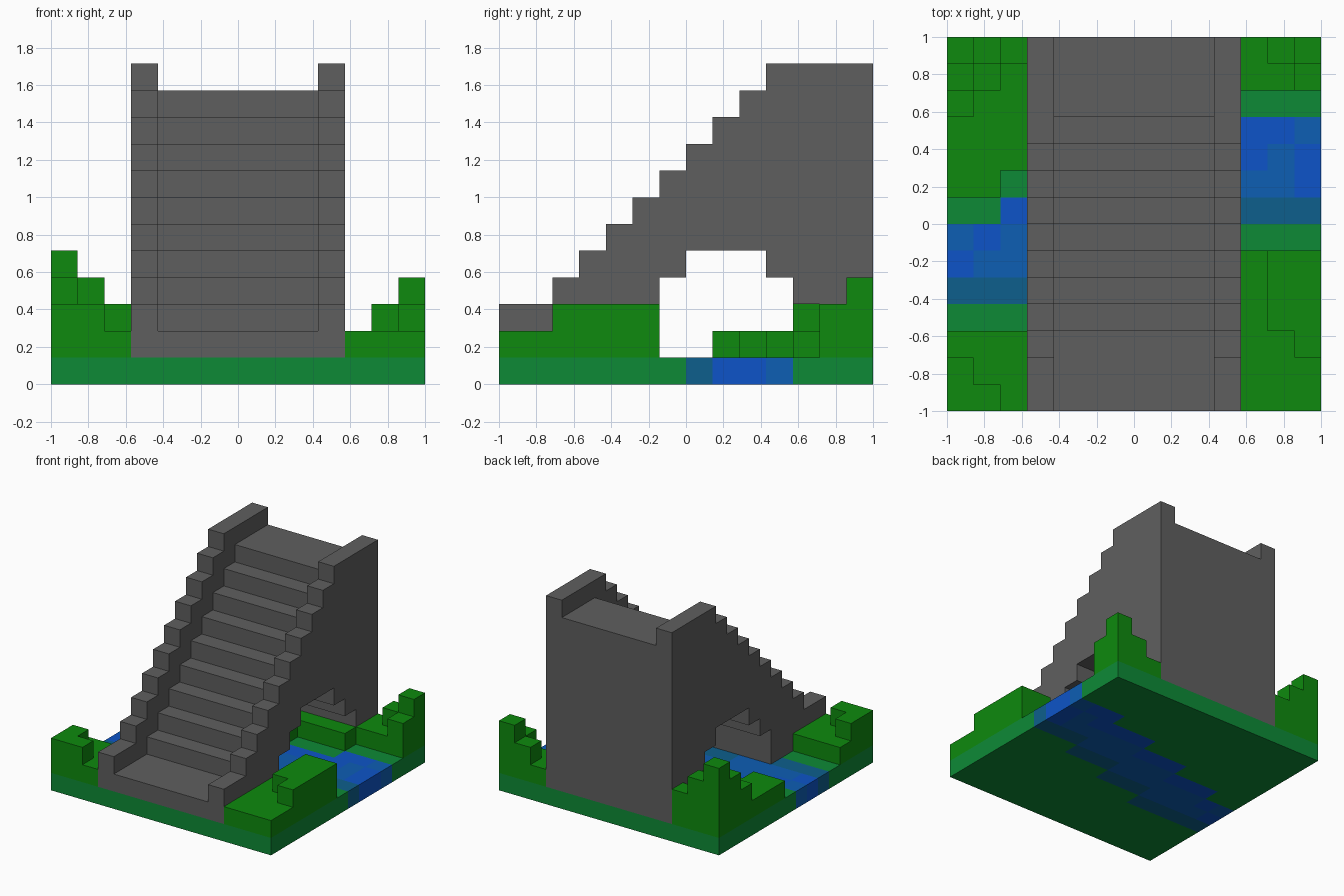
import bpy
import bmesh
import math
from mathutils import Vector

default = bpy.data.objects.get("Cube")
if default:
    bpy.data.objects.remove(default, do_unlink=True)

N = 14            # blocks along x and y
U = 2.0 / N       # block size


def srgb(*rgb):
    lin = []
    for v in rgb:
        c = v / 255
        lin.append(c / 12.92 if c <= 0.04045 else ((c + 0.055) / 1.055) ** 2.4)
    return (*lin, 1.0)


def make_material(name, colour):
    mat = bpy.data.materials.new(name)
    mat.diffuse_color = colour
    mat.use_nodes = True
    bsdf = next(n for n in mat.node_tree.nodes if n.type == 'BSDF_PRINCIPLED')
    bsdf.inputs["Base Color"].default_value = colour
    bsdf.inputs["Roughness"].default_value = 0.9
    return mat


MATS = {
    "stone": make_material("stone_grey", srgb(95, 95, 95)),
    "grass": make_material("grass_green", srgb(14, 138, 14)),
    "earth": make_material("ground_green", srgb(13, 138, 54)),
    "shallow": make_material("shallow_teal", srgb(13, 95, 140)),
    "water": make_material("water_blue", srgb(13, 94, 180)),
    "deep": make_material("deep_blue", srgb(13, 84, 200)),
}


# River: runs diagonally, shifting one block every three columns
def river_start(i):
    return 4 if i < 5 else 5 if i < 8 else 6 if i < 11 else 7


def river_end(i):
    return 7 if i < 2 else 8 if i < 5 else 9 if i < 8 else 10 if i < 11 else 11


DEEP_CELLS = {(0, 5), (1, 6), (2, 7), (11, 9), (11, 10), (12, 10), (13, 8), (13, 9)}


def water_colour(i, j):
    if j == river_start(i):
        return "shallow"
    if 3 <= i <= 10:
        return "deep" if j == river_end(i) - 1 else "water"
    return "deep" if (i, j) in DEEP_CELLS else "water"


# Stepped passage through the stairway, narrowing upwards
def in_passage(j, k):
    return 1 <= k <= 4 and 3 + max(k, 2) <= j <= 13 - max(k, 2)


# Grass height, in blocks, with raised terraces near the corners
def grass_top(i, j):
    if river_start(i) - 1 <= j <= river_end(i):
        return 1
    top = 2
    if j > 8 and i < 3:                              # back, -x side
        top = max(2, j - 8 - i)
    elif j > 8 and i > 10:                           # back, +x side
        top = max(2, j + i - 22)
    elif i + j < 2:                                  # front, -x corner
        top = 3
    elif (i > 11 and 3 <= j <= 5) or (i, j) == (13, 2):   # front, +x side
        top = 3
    return top


# Collect every block as cell -> (part, colour)
cells = {}
for i in range(N):
    for j in range(N):
        if river_start(i) <= j < river_end(i):
            cells[i, j, 0] = ("river", water_colour(i, j))
        else:
            cells[i, j, 0] = ("ground_slab", "earth")

        if 3 <= i <= 10:
            if i in (3, 10):
                part = "left_parapet" if i == 10 else "right_parapet"
                top = min(12, max(3, j + 2))
            else:
                part, top = "stair_steps", min(11, max(2, j))
            for k in range(1, top):
                if not in_passage(j, k):
                    cells[i, j, k] = (part, "stone")
            # river bank carried on below the passage
            if in_passage(j, 1) and j > river_end(i):
                cells[i, j, 1] = ("passage_bank", "grass")
        else:
            side = "left" if i > 10 else "right"
            end = "front" if j < river_start(i) else "back"
            for k in range(1, grass_top(i, j)):
                cells[i, j, k] = (f"{end}_{side}_bank", "grass")


def build_part(name):
    """Skin one part with only its exposed faces, merging flat regions."""
    own = {c: v[1] for c, v in cells.items() if v[0] == name}
    colours = sorted(set(own.values()))
    bm = bmesh.new()
    corners = {}

    def vert(p):
        if p not in corners:
            corners[p] = bm.verts.new((p[0] * U - 1, p[1] * U - 1, p[2] * U))
        return corners[p]

    for c, colour in own.items():
        for axis in range(3):
            for side in (0, 1):
                near = list(c)
                near[axis] += 2 * side - 1
                if tuple(near) in cells:
                    continue
                a, b = (axis + 1) % 3, (axis + 2) % 3
                loop = []
                for da, db in ((0, 0), (1, 0), (1, 1), (0, 1)):
                    p = list(c)
                    p[axis] += side
                    p[a] += da
                    p[b] += db
                    loop.append(vert(tuple(p)))
                face = bm.faces.new(loop if side else loop[::-1])
                face.material_index = colours.index(colour)

    bmesh.ops.dissolve_limit(bm, angle_limit=math.radians(1), verts=bm.verts[:],
                             edges=bm.edges[:], delimit={'MATERIAL'})
    mesh = bpy.data.meshes.new(name)
    for colour in colours:
        mesh.materials.append(MATS[colour])
    bm.to_mesh(mesh)
    bm.free()
    bpy.context.collection.objects.link(bpy.data.objects.new(name, mesh))


for part in sorted({v[0] for v in cells.values()}):
    build_part(part)
